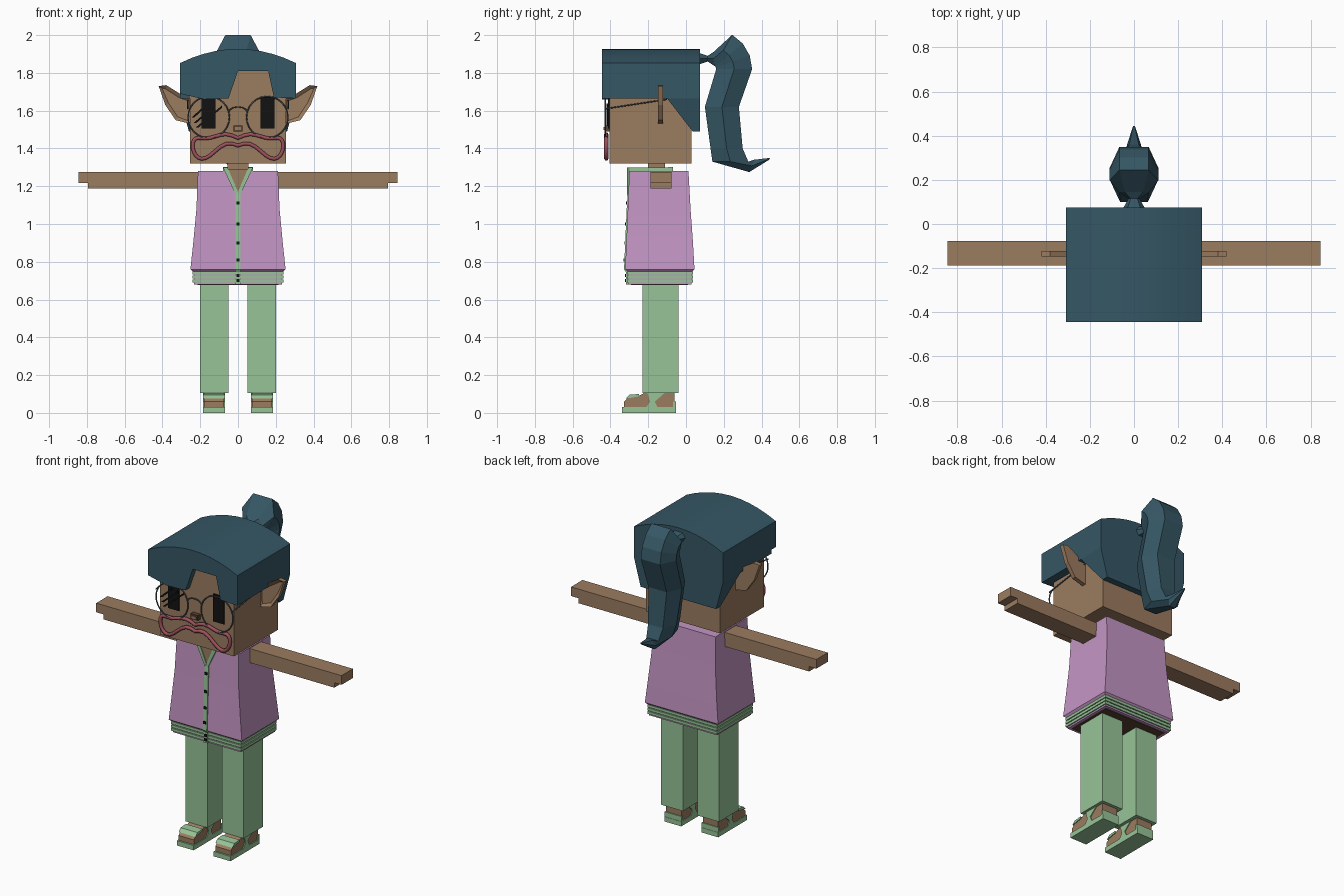
import bpy, bmesh
from math import sin, cos, pi, radians, sqrt

if "Cube" in bpy.data.objects:
    bpy.data.objects.remove(bpy.data.objects["Cube"], do_unlink=True)


def material(name, red, green_part, blue):
    color = (red, green_part, blue, 1)
    mat = bpy.data.materials.new(name)
    mat.use_nodes = True
    mat.diffuse_color = color
    mat.node_tree.nodes["Principled BSDF"].inputs["Base Color"].default_value = color
    return mat


skin = material("brown skin", .33, .2, .115)
slate = material("slate blue hair", .036, .095, .13)
pink = material("lilac pink", .55, .3, .55)
green = material("soft green", .31, .55, .31)
black = material("black", .006, .006, .006)
rose = material("rose lips", .34, .08, .11)
wire = material("grey wire", .09, .11, .13)
umber = material("dark brown", .1, .05, .03)


def add_object(name, data, mat):
    data.materials.append(mat)
    ob = bpy.data.objects.new(name, data)
    bpy.context.collection.objects.link(ob)
    return ob


def loft(name, mat, rings, smooth=False):
    """Skin a list of equal-sized rings and cap both ends."""
    bm = bmesh.new()
    loops = [[bm.verts.new(point) for point in ring] for ring in rings]
    for lower, upper in zip(loops, loops[1:]):
        for i in range(len(lower)):
            bm.faces.new((lower[i - 1], lower[i], upper[i], upper[i - 1]))
    bm.faces.new(loops[0])
    bm.faces.new(loops[-1])
    bmesh.ops.recalc_face_normals(bm, faces=bm.faces)
    mesh = bpy.data.meshes.new(name)
    bm.to_mesh(mesh)
    bm.free()
    ob = add_object(name, mesh, mat)
    if smooth:
        bpy.ops.object.select_all(action='DESELECT')
        ob.select_set(True)
        bpy.context.view_layer.objects.active = ob
        bpy.ops.object.shade_smooth_by_angle(angle=radians(25))
    return ob


def rect(x, half, front, back, z):
    return [(x - half, front, z), (x + half, front, z), (x + half, back, z), (x - half, back, z)]


def block(name, mat, x, half, front, back, bottom, top):
    return loft(name, mat, [rect(x, half, front, back, z) for z in (bottom, top)])


def front_slab(name, mat, outline, front, back, side=1, smooth=False):
    """Extrude an x-z outline along y, flipped to the other side if side is -1."""
    return loft(name, mat, [[(side * x, y, z) for x, z in outline] for y in (front, back)], smooth)


def side_slab(name, mat, outline, x, half):
    """Extrude a y-z outline along x."""
    return loft(name, mat, [[(px, y, z) for y, z in outline] for px in (x - half, x + half)])


def stroke(name, mat, points, radius, closed=False):
    curve = bpy.data.curves.new(name, 'CURVE')
    curve.dimensions = '3D'
    curve.bevel_depth = radius
    curve.bevel_resolution = 1
    spline = curve.splines.new('POLY')
    spline.points.add(len(points) - 1)
    for target, point in zip(spline.points, points):
        target.co = (*point, 1)
    spline.use_cyclic_u = closed
    return add_object(name, curve, mat)


SIDES = (("left", 1), ("right", -1))

# Head and neck
face_y = -.405
block("head", skin, 0, .255, face_y, .03, 1.32, 1.85)
block("neck", skin, 0, .055, -.2, -.11, 1.25, 1.33)

# Arched hair cap, notched fringe and tapering nape
cap_half, cap_back, cap_bottom = .307, .075, 1.665
arch = [(cap_half * t / 5, 1.927 - .003 * t * t) for t in range(-5, 6)]
front_slab("hair_cap", slate, arch + [(cap_half, cap_bottom), (-cap_half, cap_bottom)],
           face_y, cap_back, smooth=True)
notch = [(cap_half, cap_bottom), (.19, 1.67), (.16, 1.81), (0, 1.81),
         (-.05, cap_bottom), (-.18, 1.66), (-cap_half, 1.69)]
front_slab("hair_fringe", slate, arch + notch, -.445, face_y, smooth=True)
loft("hair_nape", slate, [rect(0, cap_half, -.1, cap_back, cap_bottom),
                          rect(0, .26, .035, cap_back, 1.49)])


# Ponytail: a tie, a fanned curl around a pivot, then a hanging tail
def tail_ring(inner, outer, half):
    (ya, za), (yb, zb) = inner, outer
    narrow, middle = half * .6, ((ya + yb) / 2, (za + zb) / 2)
    return [(-narrow, ya, za), (narrow, ya, za), (half, *middle),
            (narrow, yb, zb), (-narrow, yb, zb), (-half, *middle)]


def curl_point(radius, degrees):
    return .14 + radius * cos(radians(degrees)), 1.82 + radius * sin(radians(degrees))


tail = [tail_ring((y, 1.875 - r), (y, 1.875 + r), half)
        for y, r, half in ((.07, .03, .05), (.115, .015, .025), (.145, .035, .07))]
tail += [tail_ring(curl_point(.02, a), curl_point(.21, a), .11) for a in (60, 40, 20, 0)]
tail += [tail_ring((inner, z), (outer, z), half) for inner, outer, z, half in (
    (.1, .28, 1.62, .105), (.13, .3, 1.4, .085), (.14, .33, 1.33, .07))]
tail += [tail_ring((.335, 1.275), (.36, 1.34), .035), tail_ring((.44, 1.34), (.445, 1.35), .005)]
loft("ponytail", slate, tail)

# Pointed ears with a recessed front, eyes and round glasses
lens_y, lens_x, lens_z, lens_radius, thin = -.428, .155, 1.565, .11, .004
for label, side in SIDES:
    outline = [(.24, 1.66), (.3, 1.685), (.38, 1.735), (.42, 1.73), (.385, 1.63), (.33, 1.55), (.25, 1.53)]
    ear = front_slab(label + "_ear", skin, outline, -.148, -.122, side)
    bm = bmesh.new()
    bm.from_mesh(ear.data)
    face = min(bm.faces, key=lambda f: f.calc_center_median().y)
    bmesh.ops.inset_region(bm, faces=[face], thickness=.02)
    bmesh.ops.translate(bm, verts=face.verts, vec=(0, .014, 0))
    bm.to_mesh(ear.data)
    bm.free()

    block(label + "_eye", black, side * lens_x, .037, face_y - .008, face_y, 1.505, 1.675)
    angles = [pi * i / 12 for i in range(24)]
    rim = [(side * lens_x + lens_radius * cos(a), lens_y, lens_z + lens_radius * sin(a)) for a in angles]
    stroke(label + "_lens_rim", wire, rim, thin, closed=True)
    hinge = side * (lens_x + lens_radius)
    stroke(label + "_temple", wire, [(hinge, lens_y, 1.61), (hinge, -.1, 1.66)], thin)
bridge = [(.05 * cos(a), lens_y, 1.59 + .03 * sin(a)) for a in (pi * i / 6 for i in range(7))]
stroke("glasses_bridge", wire, bridge, thin)

# Slanted lashes across the right eye
for label, x, z, length in (("upper", -.245, 1.565, .08), ("middle", -.235, 1.535, .11),
                            ("lower", -.225, 1.51, .14)):
    tip_x, tip_z = x + length, z + length * .75
    front_slab(label + "_lash", black, [(x, z), (x + .015, z), (tip_x, tip_z), (tip_x, tip_z + .012)],
               -.42, -.412)

# Nose and the curled outline of the lips
block("nose", umber, 0, .025, -.432, face_y, 1.49, 1.522)
block("nose_front", skin, 0, .015, -.437, -.43, 1.497, 1.513)


def lip_point(t, side):
    u = abs(t)
    middle = 1.435 + .02 * sin(2 * pi * u) - .02 * u
    thickness = (.02 + .08 * u * u) * sqrt(1 - u ** 4)
    return .24 * t, -.422, middle + side * thickness


steps = [sin(pi * i / 24) for i in range(-12, 12)]
lips = [lip_point(t, 1) for t in steps] + [lip_point(-t, -1) for t in steps]
stroke("lips", rose, lips, .011, closed=True)

# Flared shirt with a ribbed hem
shirt = [(.745, .237, -.305, .03), (.76, .252, -.322, .045), (.9, .237, -.316, .037),
         (1.08, .22, -.308, .024), (1.28, .212, -.3, .013)]
loft("shirt", pink, [rect(0, half, front, back, z) for z, half, front, back in shirt], smooth=True)
hem = .68
for i, label in enumerate(("lower", "middle", "upper")):
    z = hem + .01 + .021 * i
    block(label + "_hem_rib", green, 0, .241, -.313, .037, z, z + .016)
block("hem_core", pink, 0, .234, -.306, .03, hem, .75)
block("hem_underside", umber, 0, .215, -.29, .01, hem - .003, .7)

# Open neckline, collar and buttoned strip
front_slab("neck_opening", skin, [(-.06, 1.288), (.06, 1.288), (0, 1.17)], -.307, -.295)
block("neck_opening_top", skin, 0, .06, -.3, -.1, 1.27, 1.286)
for label, side in SIDES:
    lapel = [(.055, 1.3), (.08, 1.3), (.01, 1.15), (0, 1.17)]
    front_slab(label + "_lapel", green, lapel, -.312, -.298, side)
    block(label + "_collar", green, side * .067, .012, -.3, -.07, 1.275, 1.3)
block("back_collar", green, 0, .08, -.095, -.07, 1.275, 1.303)
strip = [(front - .006, z) for z, half, front, back in shirt[1:-1]]
strip = [(-.318, hem), (-.318, .745)] + strip + [(-.308, 1.17), (-.29, 1.17), (-.29, hem)]
side_slab("button_strip", green, strip, 0, .014)
for label, y, z in (("top", -.313, 1.11), ("chest", -.318, 1), ("middle", -.321, .9),
                    ("waist", -.326, .81), ("hem", -.318, .727), ("bottom", -.318, .7)):
    block(label + "_button", black, 0, .008, y - .005, y + .005, z - .008, z + .008)

# Arms, legs and sandalled feet
for label, side in SIDES:
    block(label + "_arm", skin, side * .495, .3, -.188, -.076, 1.187, 1.275)
    block(label + "_hand", skin, side * .815, .03, -.188, -.076, 1.218, 1.275)
    block(label + "_leg", green, side * .125, .075, -.23, -.04, .105, .7)
    foot_x, foot_half, sole_top = side * .127, .053, .03
    strap_half = foot_half + .005
    block(label + "_sole", green, foot_x, strap_half, -.338, -.052, 0, sole_top)
    foot = [(-.328, sole_top), (-.328, .06), (-.3, .086), (-.25, .09), (-.22, .106),
            (-.06, .106), (-.06, sole_top)]
    side_slab(label + "_foot", skin, foot, foot_x, foot_half)
    toe_strap = [(-.32, .076), (-.3, .096), (-.25, .1), (-.25, .088), (-.29, .08)]
    side_slab(label + "_toe_strap", green, toe_strap, foot_x, strap_half)
    strap = [(-.21, sole_top), (-.15, sole_top), (-.165, .06), (-.11, .108), (-.205, .108), (-.19, .06)]
    side_slab(label + "_ankle_strap", green, strap, foot_x, strap_half)
    block(label + "_heel_strap", green, foot_x, strap_half, -.068, -.054, sole_top, .06)
